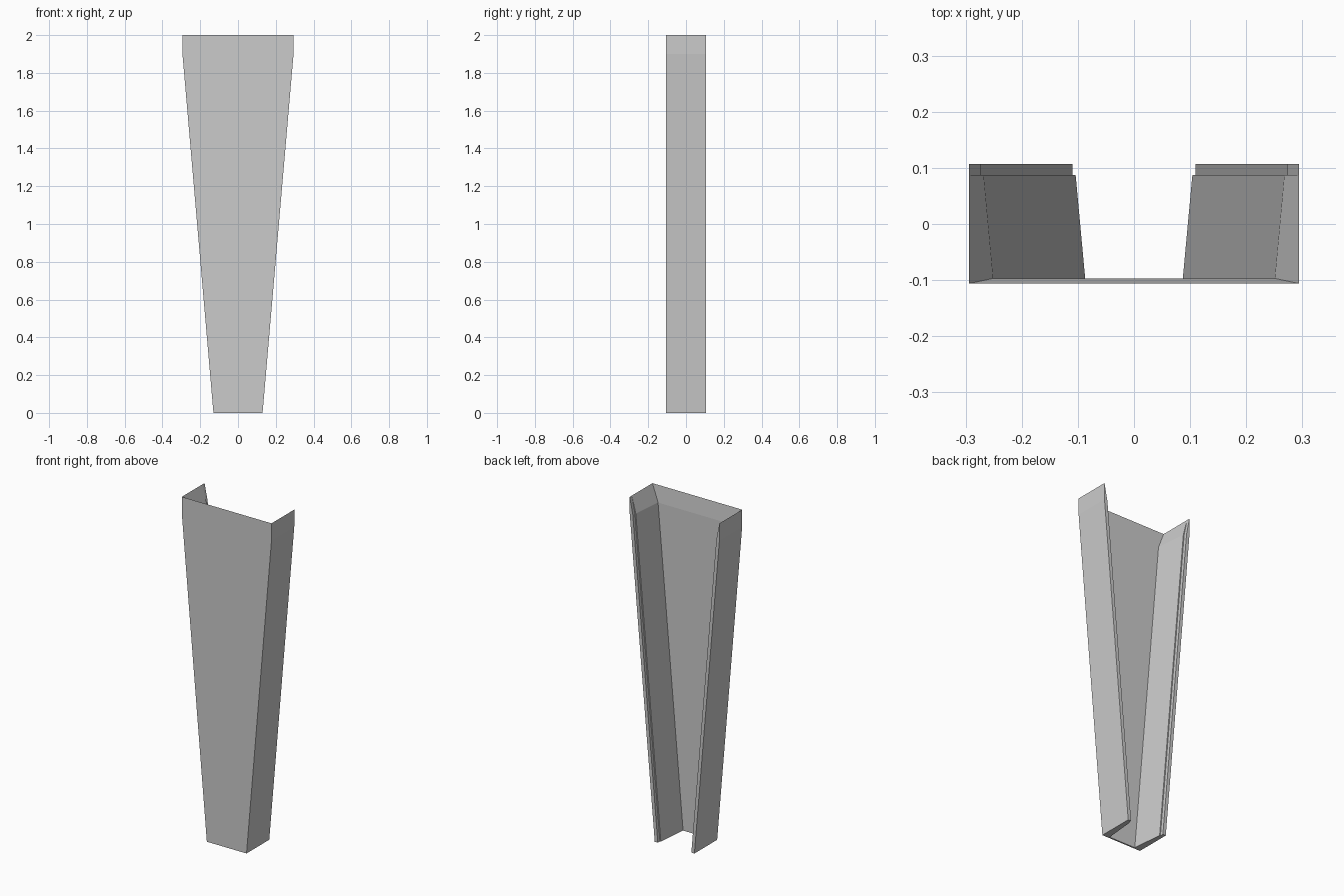
import bpy
import bmesh

cube = bpy.data.objects.get("Cube")
if cube:
    bpy.data.objects.remove(cube, do_unlink=True)

# Plain grey metal
grey = bpy.data.materials.new("grey")
grey.use_nodes = True
colour = (0.6, 0.6, 0.6, 1)
grey.diffuse_color = colour
grey.node_tree.nodes["Principled BSDF"].inputs["Base Color"].default_value = colour

FRONT, BACK, STEP = -0.106, 0.107, 0.087
PLATE = 0.009


def section(half_width, wall):
    """U-shaped section; wall scales the thickness, and 0 gives a knife edge."""
    half = [
        (half_width, FRONT),
        (half_width, BACK),
        (half_width - 0.02 * wall, BACK),
        (half_width - 0.02 * wall, STEP),
        (half_width - 0.026 * wall, STEP),
        (half_width - 0.043 * wall, FRONT + PLATE * wall),
    ]
    return half + [(-x, y) for x, y in reversed(half)]


# Tapered channel: narrow foot, wide shoulder, thin upright rim
bm = bmesh.new()
levels = [(0, 0.13, 1), (1.9, 0.294, 1), (2, 0.294, 0)]
rings = [[bm.verts.new((x, y, z)) for x, y in section(w, t)] for z, w, t in levels]
for low, high in zip(rings, rings[1:]):
    for i in range(len(low)):
        j = (i + 1) % len(low)
        bm.faces.new((low[i], low[j], high[j], high[i]))
bm.faces.new(rings[0])

# Close the rim where the inner and outer walls meet
bmesh.ops.remove_doubles(bm, verts=bm.verts, dist=0.0001)
bmesh.ops.dissolve_degenerate(bm, edges=bm.edges, dist=0.0001)
bmesh.ops.recalc_face_normals(bm, faces=bm.faces)

mesh = bpy.data.meshes.new("tapered_channel")
bm.to_mesh(mesh)
bm.free()
mesh.materials.append(grey)
channel = bpy.data.objects.new("tapered_channel", mesh)
bpy.context.collection.objects.link(channel)
